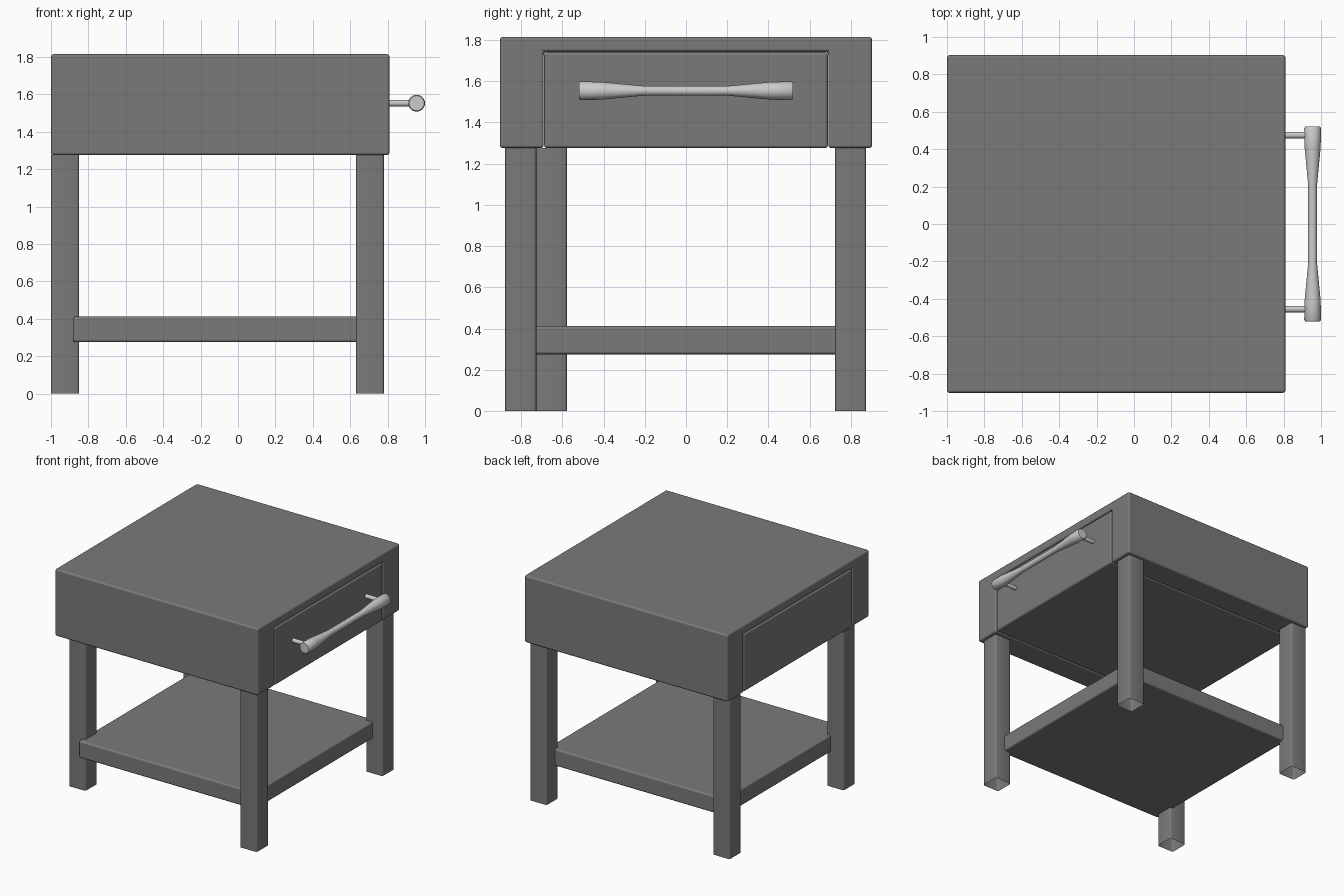
import bpy, bmesh, math

if "Cube" in bpy.data.objects:
    bpy.data.objects.remove(bpy.data.objects["Cube"])


def material(name, v):
    m = bpy.data.materials.new(name)
    m.diffuse_color = (v, v, v, 1)
    m.use_nodes = True
    m.node_tree.nodes["Principled BSDF"].inputs["Base Color"].default_value = m.diffuse_color
    return m


DARK = material("dark_paint", 0.195)


def mesh_object(name, bm, bevel=0.0, mat=None, segments=3):
    bmesh.ops.recalc_face_normals(bm, faces=bm.faces)
    me = bpy.data.meshes.new(name)
    bm.to_mesh(me)
    bm.free()
    if mat:
        me.materials.append(mat)
    ob = bpy.data.objects.new(name, me)
    bpy.context.collection.objects.link(ob)
    if bevel:
        mod = ob.modifiers.new("edge_rounding", 'BEVEL')
        mod.width = bevel
        mod.segments = segments
        mod.limit_method = 'ANGLE'
        mod.harden_normals = True
    bpy.ops.object.select_all(action='DESELECT')
    ob.select_set(True)
    bpy.context.view_layer.objects.active = ob
    bpy.ops.object.shade_smooth_by_angle(angle=math.radians(50))
    return ob


def extrude_profile(name, pts, axis_vec, place, bevel=0.0, open_start=False):
    """Extrude a closed 2D profile along axis_vec."""
    bm = bmesh.new()
    f = bm.faces.new([bm.verts.new(place(a, b)) for a, b in pts])
    new = bmesh.ops.extrude_face_region(bm, geom=[f], use_keep_orig=not open_start)
    verts = [g for g in new["geom"] if isinstance(g, bmesh.types.BMVert)]
    bmesh.ops.translate(bm, verts=verts, vec=axis_vec)
    if open_start and f.is_valid:
        bmesh.ops.delete(bm, geom=[f], context='FACES_ONLY')
    return mesh_object(name, bm, bevel, DARK)


def box(name, x0, x1, y0, y1, z0, z1, bevel):
    pts = [(x0, y0), (x1, y0), (x1, y1), (x0, y1)]
    return extrude_profile(name, pts, (0, 0, z1 - z0), lambda a, b: (a, b, z0), bevel)


# Cabinet: upside-down U wrapped around the drawer, running front to back along x
W, D, ZB, ZT, DT = 0.903, 0.69, 1.275, 1.815, 1.742
u_shape = [(-W, ZB), (-D, ZB), (-D, DT), (D, DT), (D, ZB), (W, ZB), (W, ZT), (-W, ZT)]
extrude_profile("cabinet", u_shape, (1.81, 0, 0), lambda a, b: (-1.0, a, b), 0.015)

# Drawer filling the U
box("drawer", -1.0, 0.81, -D + 0.002, D - 0.002, ZB, DT - 0.002, 0.015)


# Legs: square tubes with rounded corners, open at the foot
def leg(name, x, y, s=0.151, r=0.014):
    pts = []
    for k, (cx, cy) in enumerate(((s - r, s - r), (r, s - r), (r, r), (s - r, r))):
        for i in range(4):
            a = math.radians(90 * k + 30 * i)
            pts.append((x + cx + r * math.cos(a), y + cy + r * math.sin(a)))
    extrude_profile(name, pts, (0, 0, ZB), lambda a, b: (a, b, 0), 0.0, True)


for name, x, y in (("leg_front_right", 0.63, -0.877), ("leg_back_right", 0.63, 0.723),
                   ("leg_front_left", -1.0, -0.728), ("leg_back_left", -1.0, 0.723)):
    leg(name, x, y)

# Lower shelf
box("shelf", -0.883, 0.69, -0.77, 0.77, 0.275, 0.413, 0.015)


# Round parts: rings along an axis with changing radius
def turned(name, rings, place, n=24):
    bm = bmesh.new()
    loops = []
    for t, r in rings:
        loops.append([bm.verts.new(place(t, r * math.cos(2 * math.pi * i / n),
                                         r * math.sin(2 * math.pi * i / n))) for i in range(n)])
    for a, b in zip(loops, loops[1:]):
        for i in range(n):
            j = (i + 1) % n
            bm.faces.new((a[i], a[j], b[j], b[i]))
    bm.faces.new(loops[0])
    bm.faces.new(loops[-1])
    return mesh_object(name, bm)


# Handle bar with a slim waist
HX, HZ = 0.955, 1.553
half = [(0.21, 0.024), (0.41, 0.043), (0.513, 0.045), (0.52, 0.040)]
rings = [(-t, r) for t, r in reversed(half)] + half
turned("handle_bar", rings, lambda t, a, b: (HX + a, t, HZ + b))

# Handle posts
for side, y in (("front", -0.455), ("back", 0.475)):
    turned("handle_post_" + side, [(0.79, 0.017), (HX, 0.017)],
           lambda t, a, b: (t, y + a, HZ + b), 16)
